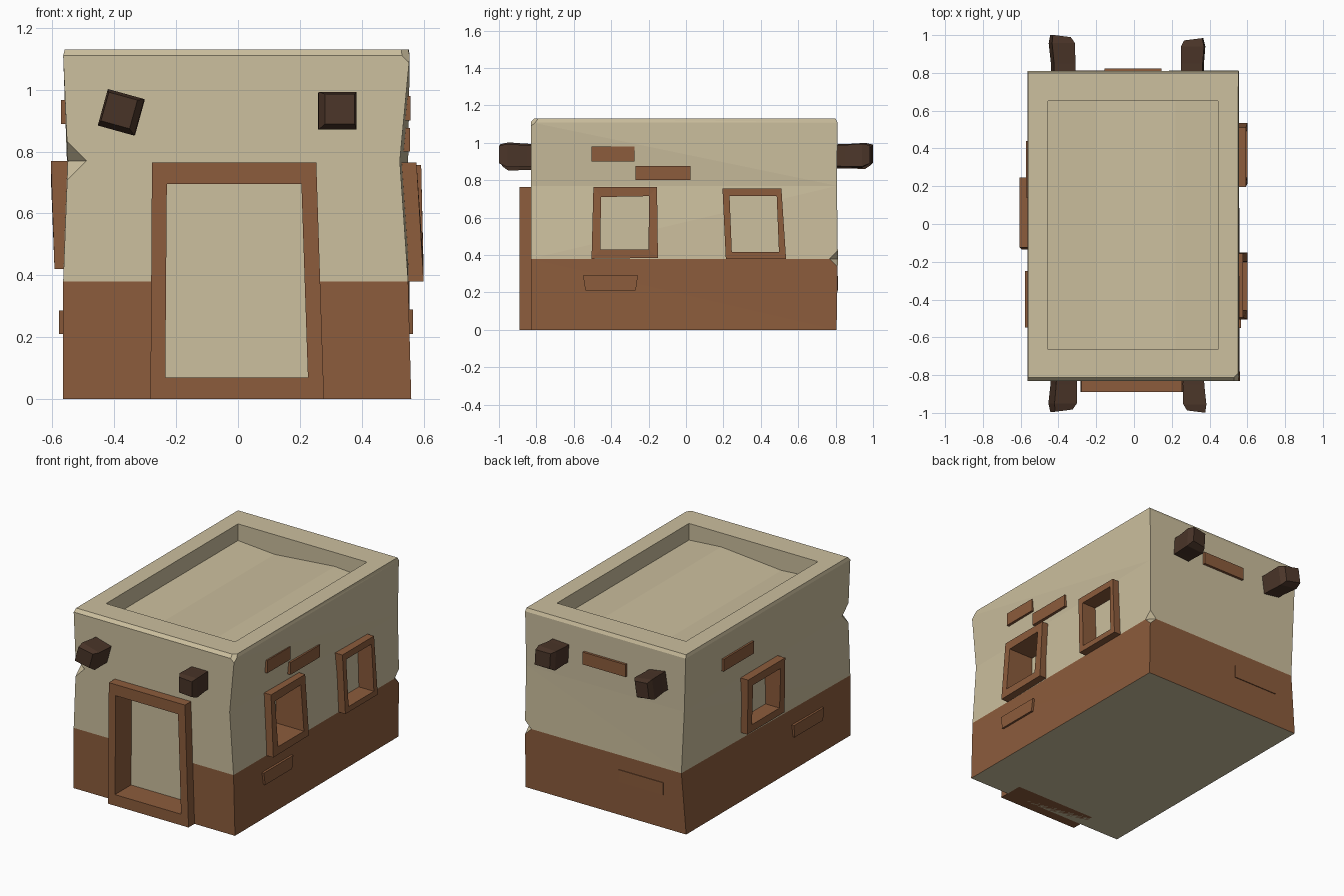
import bpy, bmesh
from mathutils import Vector, Matrix

if "Cube" in bpy.data.objects:
    bpy.data.objects.remove(bpy.data.objects["Cube"])


def material(name, rgb):
    m = bpy.data.materials.new(name)
    m.diffuse_color = (*rgb, 1)
    m.use_nodes = True
    m.node_tree.nodes["Principled BSDF"].inputs["Base Color"].default_value = m.diffuse_color
    return m


CREAM = material("cream_plaster", (0.604, 0.523, 0.342))
BROWN = material("clay_brown", (0.263, 0.107, 0.045))
DARK = material("dark_timber", (0.070, 0.036, 0.022))


def finish(bm, name, *mats):
    bmesh.ops.recalc_face_normals(bm, faces=bm.faces)
    me = bpy.data.meshes.new(name)
    bm.to_mesh(me)
    bm.free()
    for m in mats:
        me.materials.append(m)
    ob = bpy.data.objects.new(name, me)
    bpy.context.collection.objects.link(ob)
    return ob


def loft(bm, rings, cap=True):
    """Skin equal-length point rings; closed into a tube when cap is False."""
    vs = [[bm.verts.new(p) for p in r] for r in rings]
    pairs = list(zip(vs, vs[1:])) + ([] if cap else [(vs[-1], vs[0])])
    n = len(rings[0])
    for a, b in pairs:
        for i in range(n):
            j = (i + 1) % n
            bm.faces.new((a[i], a[j], b[j], b[i]))
    if cap:
        bm.faces.new(vs[0])
        bm.faces.new(vs[-1])


# Body: leaning walls, corners in order front-left, front-right, back-right, back-left
rings = [
    (0.00, [(-.565, -.83), (.56, -.83), (.555, .805), (-.565, .805)]),
    (0.38, [(-.565, -.83), (.55, -.83), (.555, .812), (-.535, .81)]),
    (0.77, [(-.55, -.83), (.523, -.83), (.55, .807), (-.553, .807)]),
    (1.11, [(-.565, -.83), (.555, -.83), (.555, .81), (-.565, .81)]),
    (1.13, [(-.56, -.812), (.55, -.812), (.552, .80), (-.56, .80)]),
]
bm = bmesh.new()
loft(bm, [[(x, y, z) for x, y in pts] for z, pts in rings])
for f in bm.faces:
    zs = [v.co.z for v in f.verts]
    f.material_index = int(max(zs) < 0.4 and min(zs) < max(zs))
bmesh.ops.triangulate(bm, faces=[f for f in bm.faces if len(f.verts) == 4])
body = finish(bm, "house_body", CREAM, BROWN)


def carve(bm, name):
    cutter = finish(bm, name, CREAM)
    cutter.hide_render = True
    cutter.hide_viewport = False
    cutter.display_type = 'WIRE'
    mod = body.modifiers.new(name, 'BOOLEAN')
    mod.operation = 'DIFFERENCE'
    mod.solver = 'EXACT'
    mod.object = cutter


# Sunken roof with a gently folded floor
bm = bmesh.new()
profile = [(-.455, 1.3), (-.455, 1.025), (-.2, 1.006), (.22, 1.042), (.445, 1.025), (.445, 1.3)]
loft(bm, [[(x, y, z) for x, z in profile] for y in (-.665, .65)])
carve(bm, "roof_cutter")

# Chips broken out of three corners
for i, (p, r) in enumerate([((-.555, -.83, .77), .065), ((.555, .812, .38), .045),
                            ((.555, -.83, 1.13), .045)]):
    bm = bmesh.new()
    bmesh.ops.create_uvsphere(bm, u_segments=4, v_segments=2, radius=r,
                              matrix=Matrix.Translation(p))
    carve(bm, f"chip_cutter_{i}")

SIDES = {
    "front": lambda u, d, z: (u, -d, z),
    "back": lambda u, d, z: (u, d, z),
    "right": lambda u, d, z: (d, u, z),
    "left": lambda u, d, z: (-d, u, z),
}


# Framed openings: four (u, z) points outside and inside, bottom pair first
def opening(name, side, outer, inner, d_bottom, d_top, d_back):
    at = SIDES[side]
    face = (d_bottom, d_bottom, d_top, d_top)

    def ring(pts, ds):
        return [at(u, d, z) for (u, z), d in zip(pts, ds)]

    back = [d_back] * 4
    bm = bmesh.new()
    loft(bm, [ring(outer, face), ring(inner, face), ring(inner, back), ring(outer, back)], cap=False)
    finish(bm, name, BROWN)
    mid = [((a + c) / 2, (b + d) / 2) for (a, b), (c, d) in zip(outer, inner)]
    bm = bmesh.new()
    loft(bm, [ring(mid, [d_bottom + .1] * 4), ring(mid, [d_back + .005] * 4)])
    carve(bm, name + "_cutter")


opening("door_frame", "front",
        [(-.283, 0), (.278, 0), (.253, .765), (-.278, .765)],
        [(-.235, .07), (.226, .07), (.205, .695), (-.23, .695)], .89, .89, .725)
opening("right_window_front", "right",
        [(-.505, .38), (-.15, .385), (-.155, .765), (-.495, .765)],
        [(-.457, .43), (-.2, .43), (-.198, .715), (-.455, .71)], .60, .577, .40)
opening("right_window_back", "right",
        [(.213, .38), (.535, .38), (.51, .757), (.195, .757)],
        [(.245, .415), (.497, .415), (.485, .715), (.233, .715)], .60, .592, .49)
opening("left_window", "left",
        [(-.135, .42), (.235, .42), (.245, .77), (-.125, .77)],
        [(-.085, .465), (.19, .465), (.195, .72), (-.08, .72)], .593, .605, .49)


# Exposed bricks: span along the wall, height span, outer depth, bottom taper
def brick(name, side, u0, u1, z0, z1, d, taper=0.0):
    at = SIDES[side]
    pts = [(u0 + taper, z0), (u1 - taper, z0), (u1, z1), (u0, z1)]
    bm = bmesh.new()
    loft(bm, [[at(u, k, z) for u, z in pts] for k in (d - .07, d)])
    finish(bm, name, BROWN)


brick("right_brick_top", "right", -.505, -.275, .90, .98, .558)
brick("right_brick_mid", "right", -.27, .025, .80, .877, .556)
brick("right_brick_low", "right", -.55, -.257, .21, .29, .566, .012)
brick("left_brick_top", "left", .14, .44, .89, .967, .572)
brick("left_brick_low", "left", -.548, -.25, .21, .287, .578, .008)
brick("back_brick_top", "back", -.155, .145, .89, .968, .824)
brick("back_brick_low", "back", -.41, -.10, .21, .287, .813)


# Roof beam stubs: square section with a chopped, skewed end
def beam(name, x, z, turn, sign, y_end, skew):
    rot = Matrix.Rotation(turn, 4, 'Y')
    sq = [(-.06, -.06), (.06, -.06), (.06, .06), (-.06, .06)]

    def ring(y, s, dx, dz, slant):
        out = []
        for a, b in sq:
            v = rot @ Vector((a * s, 0, b * s))
            out.append((x + dx + v.x, sign * (y + slant * a), z + dz + v.z))
        return out

    bm = bmesh.new()
    loft(bm, [ring(.70, .92, 0, 0, 0), ring(.85, .95, 0, 0, 0),
              ring(y_end - .045, 1.02, skew * .5, .002, 0),
              ring(y_end - .007, .80, skew, .008, -.1 if skew < 0 else .1)])
    finish(bm, name, DARK)


beam("front_left_beam", -.372, .925, .27, -1, .995, -.012)
beam("front_right_beam", .315, .93, 0, -1, 1.0, .014)
beam("back_left_beam", -.375, .928, .15, 1, 1.002, -.014)
beam("back_right_beam", .31, .928, -.06, 1, .985, .006)
